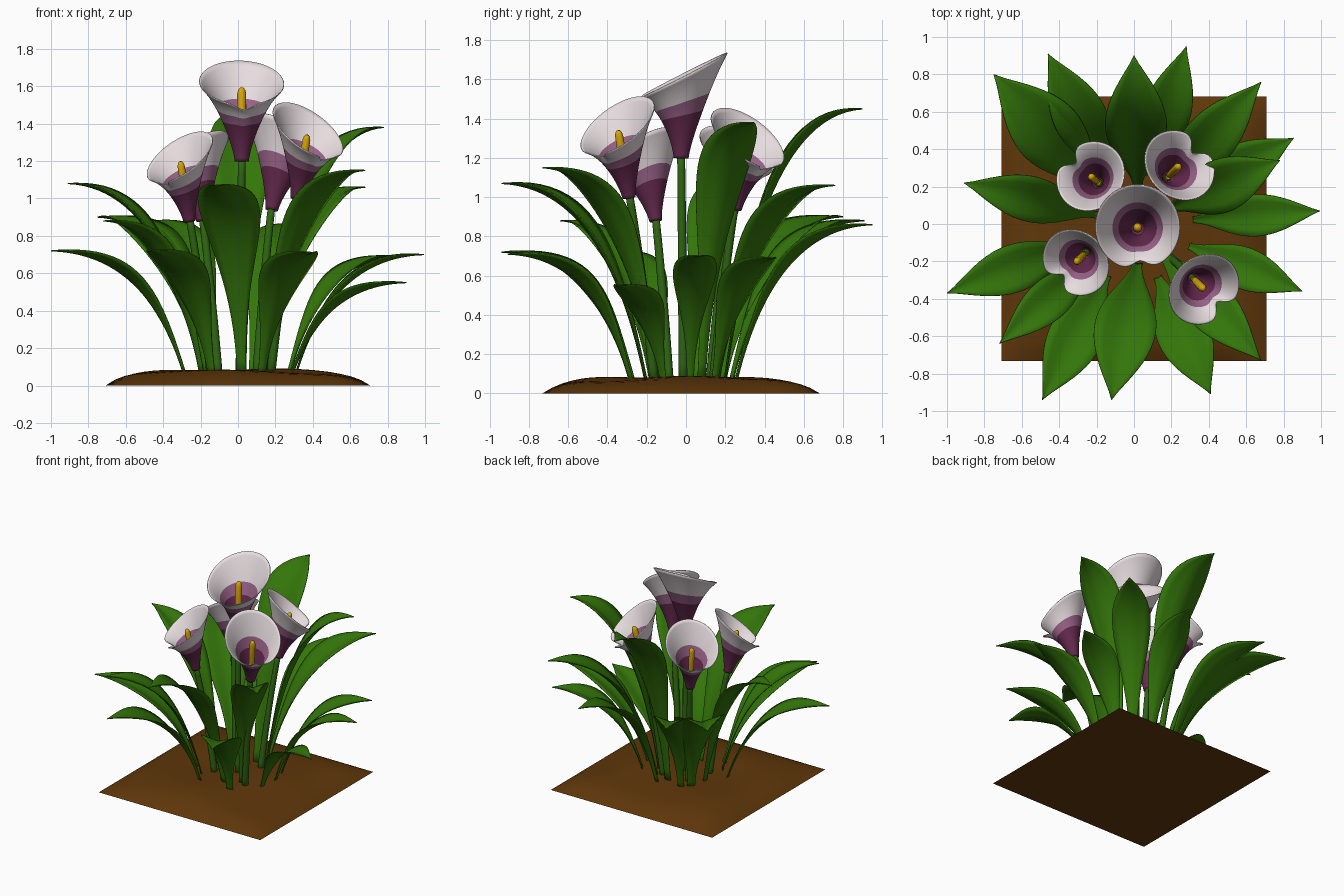
import bpy, bmesh, math
from mathutils import Vector, Matrix

if "Cube" in bpy.data.objects:
    bpy.data.objects.remove(bpy.data.objects["Cube"])


def material(name, rgb):
    m = bpy.data.materials.new(name)
    m.diffuse_color = (*rgb, 1)
    m.use_nodes = True
    m.node_tree.nodes["Principled BSDF"].inputs["Base Color"].default_value = m.diffuse_color
    return m


SOIL = material("soil brown", (0.115, 0.038, 0.003))
LEAF = material("leaf green", (0.034, 0.18, 0.003))
STEM = material("stem green", (0.028, 0.13, 0.006))
WHITE = material("petal white", (0.80, 0.72, 0.74))
MAUVE = material("petal mauve", (0.32, 0.125, 0.25))
PURPLE = material("petal purple", (0.13, 0.022, 0.075))
YELLOW = material("spadix yellow", (0.68, 0.38, 0.004))


def make_object(name, bm, mats, thickness=0):
    bmesh.ops.recalc_face_normals(bm, faces=bm.faces)
    for f in bm.faces:
        f.smooth = True
    me = bpy.data.meshes.new(name)
    bm.to_mesh(me)
    bm.free()
    for m in mats:
        me.materials.append(m)
    ob = bpy.data.objects.new(name, me)
    bpy.context.collection.objects.link(ob)
    if thickness:
        mod = ob.modifiers.new("thickness", 'SOLIDIFY')
        mod.thickness = thickness
        mod.offset = 0
    return ob


def skin(bm, rows, closed=False, rule=None):
    """Bridge rows of points with quads; rule(i) gives the material of band i."""
    vs = [[bm.verts.new(p) for p in row] for row in rows]
    n = len(rows[0])
    for i in range(len(vs) - 1):
        for j in range(n if closed else n - 1):
            k = (j + 1) % n
            f = bm.faces.new((vs[i][j], vs[i][k], vs[i + 1][k], vs[i + 1][j]))
            if rule:
                f.material_index = rule(i)
    return vs


def bezier(a, b, c, t):
    return a * (1 - t) ** 2 + b * 2 * t * (1 - t) + c * t * t


# Soil mound: square, thin at the rim, flat underneath
N = 28
def soil_height(u, v):
    dome = (1 - abs(u) ** 7) * (1 - abs(v) ** 7)
    bump = 0.009 * math.sin(4 * u + 1.5 * v) * math.cos(5 * v - u)
    return dome * (0.068 + 0.015 * (1 - u * u) * (1 - v * v) + bump)

bm = bmesh.new()
grid = [[Vector((0.708 * u, 0.708 * v - 0.025, soil_height(u, v)))
         for u in (2 * i / N - 1 for i in range(N + 1))]
        for v in (2 * j / N - 1 for j in range(N + 1))]
vs = skin(bm, grid)
bm.faces.new(vs[0] + [r[-1] for r in vs[1:]] + vs[-1][-2::-1] + [r[0] for r in vs[-2:0:-1]])
soil = make_object("soil", bm, [SOIL])
with bpy.context.temp_override(object=soil, active_object=soil, selected_objects=[soil],
                               selected_editable_objects=[soil]):
    bpy.ops.object.shade_smooth_by_angle(angle=math.radians(40))


# Leaves: arching blades with a folded midrib, given by tip position and width
def leaf(name, tip, width):
    tip = Vector(tip)
    out = Vector((tip.x, tip.y, 0)).normalized()
    base = out * min(0.31, 0.20 + 0.28 * max(0, 1.1 - tip.z)) + Vector((0, 0, 0.05))
    if abs(tip.x) < 0.2:
        base.x = 0.02
    out = Vector((tip.x - base.x, tip.y - base.y, 0)).normalized()
    side = Vector((-out.y, out.x, 0))
    ctrl = base.lerp(tip, 0.27)
    ctrl.z = tip.z * 0.98
    rows = []
    for i in range(25):
        t = i / 24
        p = bezier(base, ctrl, tip, t)
        tangent = ((ctrl - base) * (1 - t) + (tip - ctrl) * t).normalized()
        normal = tangent.cross(side).normalized()
        if normal.dot(out) > 0:
            normal = -normal
        blade = max(0, math.sin(math.pi * t ** 1.55)) ** 1.2
        w = width / 2 * (blade + 0.16 * (1 - t) + 0.004)
        rows.append([p + side * (w * s) + normal * (0.28 * w * abs(s))
                     for s in (-1, -0.66, -0.33, 0, 0.33, 0.66, 1)])
    bm = bmesh.new()
    skin(bm, rows)
    make_object(name, bm, [LEAF], 0.006)


LEAVES = [
    ((-0.75, 0.80, 0.90), 0.34), ((-0.46, 0.91, 0.88), 0.27), ((0.0, 0.90, 1.45), 0.31),
    ((0.28, 0.95, 0.86), 0.24), ((0.68, 0.76, 1.06), 0.26), ((0.78, 0.34, 1.38), 0.27),
    ((0.855, 0.46, 0.69), 0.23), ((0.995, 0.07, 0.70), 0.21), ((0.90, -0.36, 0.55), 0.21),
    ((0.68, -0.73, 1.15), 0.25), ((0.41, -0.91, 0.71), 0.27), ((-0.12, -0.94, 1.07), 0.31),
    ((-0.49, -0.94, 0.72), 0.27), ((-0.72, -0.64, 0.88), 0.21), ((-1.0, -0.37, 0.72), 0.24),
    ((-0.91, 0.22, 1.08), 0.23)]
for i, (tip, width) in enumerate(LEAVES):
    leaf(f"leaf_{i + 1}", tip, width)


# Flowers: stem, flared funnel with a notch at the low side, and spadix
def ring(center, r, n=12):
    return [center + Vector((r * math.cos(a), r * math.sin(a), 0))
            for a in (2 * math.pi * k / n for k in range(n))]


def flower(name, base, facing, scale, tilt, cleft):
    base = Vector(base)
    # local +x is the notch side, turned to the facing direction and leaned outward
    place = (Matrix.Translation(base) @ Matrix.Rotation(math.radians(facing), 4, 'Z')
             @ Matrix.Rotation(math.radians(tilt), 4, 'Y') @ Matrix.Scale(scale, 4))

    foot = Vector((base.x * 0.55, base.y * 0.55, 0.04))
    mid = Vector((base.x * 0.75, base.y * 0.75, base.z * 0.6))
    top = base + Vector((0, 0, 0.02))
    bm = bmesh.new()
    rows = [ring(bezier(foot, mid, top, i / 12), 0.024 - 0.004 * i / 12) for i in range(13)]
    vs = skin(bm, rows, True)
    bm.faces.new(vs[0])
    bm.faces.new(vs[-1])
    make_object(name + "_stem", bm, [STEM])

    STEPS, SIDES = 25, 64
    rows = []
    for i in range(STEPS + 1):
        v = i / STEPS
        row = []
        for j in range(SIDES):
            a = 2 * math.pi * j / SIDES
            off = math.atan2(math.sin(a), math.cos(a))
            notch = math.exp(-(off / 0.27) ** 2) * v ** 3
            h = 0.42 * v - 0.12 * math.cos(a) * v ** 2.3 - 0.03 * notch
            r = (0.036 + 0.17 * v ** 1.4 + 0.02 * v ** 6) * (1 - cleft * notch)
            row.append(place @ Vector((r * math.cos(a), r * math.sin(a), h)))
        rows.append(row)
    bm = bmesh.new()
    vs = skin(bm, rows, True, lambda i: 2 if i < 13 else 1 if i < 17 else 0)
    f = bm.faces.new(vs[0])
    f.material_index = 2
    make_object(name + "_spathe", bm, [WHITE, MAUVE, PURPLE], 0.005)

    profile = [(0.018, 0.02), (0.022, 0.12), (0.025, 0.25), (0.024, 0.36),
               (0.019, 0.38), (0.010, 0.392)]
    bm = bmesh.new()
    rows = [[place @ p for p in ring(Vector((0, 0, z)), r)] for r, z in profile]
    vs = skin(bm, rows, True)
    bm.faces.new(vs[0])
    bm.faces.new(vs[-1])
    make_object(name + "_spadix", bm, [YELLOW])


flower("center_flower", (0.02, -0.025, 1.20), -86, 1.0, -1, 0.22)
flower("back_left_flower", (-0.19, 0.22, 0.88), 140, 0.85, 9, 0.36)
flower("front_left_flower", (-0.26, -0.155, 0.88), 225, 0.83, 12, 0.36)
flower("back_right_flower", (0.18, 0.25, 0.94), 45, 0.89, 14, 0.36)
flower("front_right_flower", (0.315, -0.29, 1.00), -45, 0.89, 13, 0.36)
